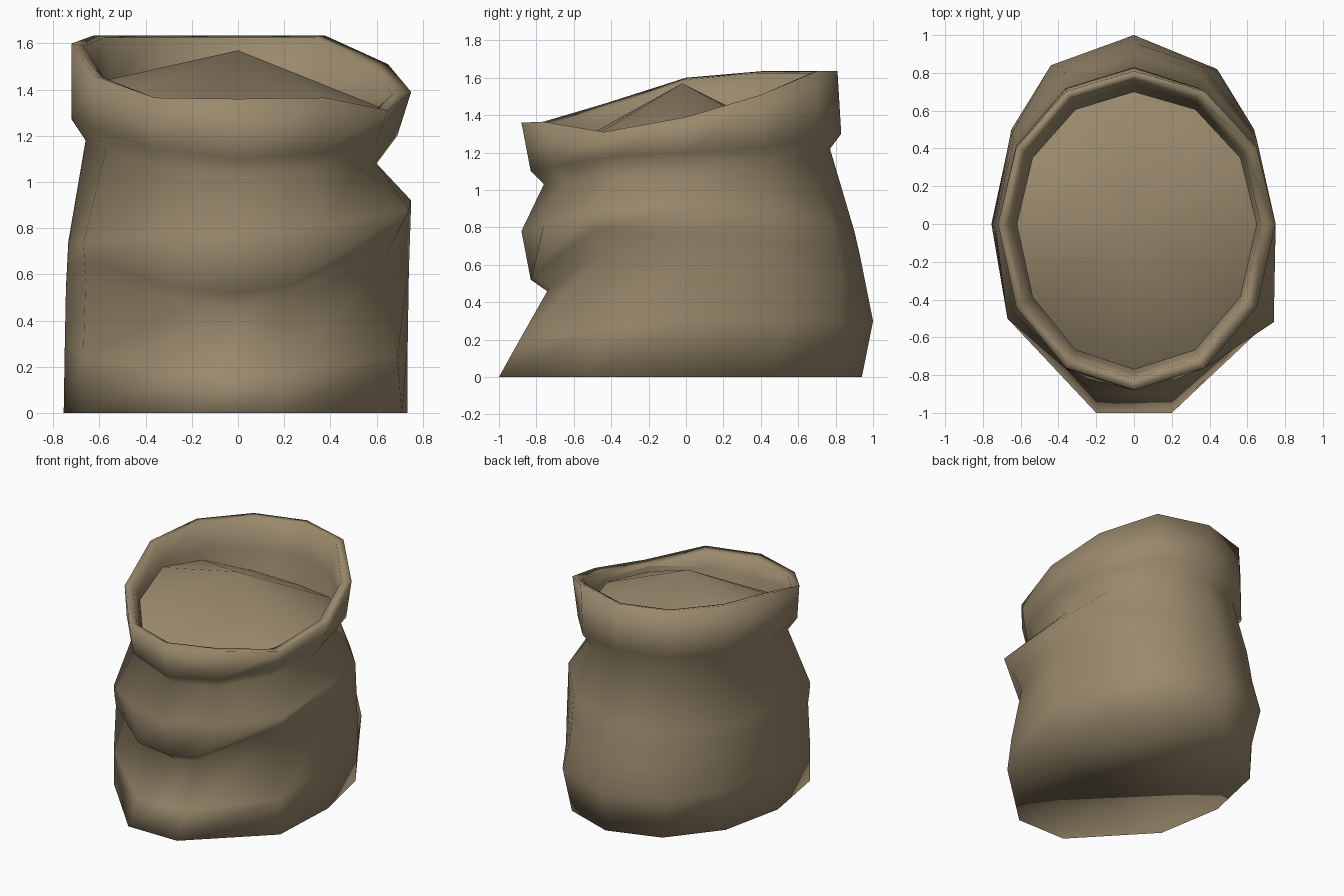
import bpy, bmesh, math

if "Cube" in bpy.data.objects:
    bpy.data.objects.remove(bpy.data.objects["Cube"])

N = 12
cloth = bpy.data.materials.new("burlap brown")
cloth.diffuse_color = (0.32, 0.25, 0.15, 1)
cloth.use_nodes = True
cloth.node_tree.nodes["Principled BSDF"].inputs["Base Color"].default_value = cloth.diffuse_color


def ring(front, right, back, left, heights=None, pins=None):
    """Ring of N points; each side is (distance from centre, height).
    Pins move single points, counted from the front round by the right."""
    pts = []
    for i in range(N):
        a = 2 * math.pi * i / N
        s, c = math.sin(a), math.cos(a)
        fb, lr = (front if c > 0 else back), (right if s > 0 else left)
        z = heights[i] if heights else fb[1] * c * c + lr[1] * s * s
        pts.append((s * lr[0], -c * fb[0], z))
    for i, p in (pins or {}).items():
        pts[i] = p
    return pts


def loft(name, rings, peak=None, bottom=False):
    """Skin a stack of rings, with an optional centre point closing the top."""
    bm = bmesh.new()
    vs = [[bm.verts.new(p) for p in r] for r in rings]
    for lo, hi in zip(vs, vs[1:]):
        for i in range(N):
            j = (i + 1) % N
            bm.faces.new((lo[i], lo[j], hi[j], hi[i]))
    if bottom:
        bm.faces.new(vs[0][::-1])
    if peak:
        top = bm.verts.new(peak)
        for i in range(N):
            bm.faces.new((vs[-1][i], vs[-1][(i + 1) % N], top))
    for f in bm.faces:
        f.smooth = True
    me = bpy.data.meshes.new(name)
    bm.to_mesh(me)
    bm.free()
    me.materials.append(cloth)
    ob = bpy.data.objects.new(name, me)
    bpy.context.collection.objects.link(ob)
    return ob


# Uneven rim heights, counted from the front round by the right
rim_z = [1.36, 1.365, 1.31, 1.39, 1.51, 1.635, 1.635, 1.635, 1.635, 1.60, 1.46, 1.365]
rim = ring((.88, 0), (.75, 0), (.81, 0), (.72, 0), rim_z)
inner = ring((.82, 0), (.67, 0), (.77, 0), (.67, 0), [z - .01 for z in rim_z])
wall = ring((.79, 1.22), (.66, 1.33), (.74, 1.40), (.63, 1.45))
fill = ring((.77, 1.14), (.65, 1.31), (.70, 1.20), (.62, 1.43))

# Sack: slumped body, pinched front crease, tied neck, open collar, inner wall
loft("sack", [
    ring((1.0, 0), (.735, 0), (.94, 0), (.755, 0), pins={
        1: (.20, -1.0, 0), 2: (.71, -.52, 0), 10: (-.67, -.50, 0), 11: (-.20, -1.0, 0)}),
    ring((.90, .17), (.735, .30), (1.0, .30), (.75, .30), pins={
        1: (.20, -.90, .18), 2: (.69, -.50, .25), 5: (.44, .82, .30),
        7: (-.44, .84, .30), 10: (-.67, -.50, .25), 11: (-.20, -.90, .18)}),
    ring((.73, .45), (.74, .62), (.96, .50), (.745, .55), pins={
        1: (.17, -.73, .48), 2: (.63, -.46, .65), 10: (-.66, -.49, .58), 11: (-.20, -.73, .48)}),
    ring((.83, .52), (.745, .76), (.93, .65), (.74, .64), pins={
        1: (.22, -.82, .55), 2: (.69, -.49, .78), 10: (-.665, -.50, .66), 11: (-.24, -.82, .54)}),
    ring((.88, .78), (.75, .92), (.90, .78), (.735, .74), pins={
        2: (.74, -.52, .88), 10: (-.67, -.50, .73)}),
    ring((.76, 1.03), (.60, 1.08), (.77, 1.22), (.66, 1.18)),
    ring((.83, 1.10), (.69, 1.20), (.83, 1.30), (.72, 1.27)),
    rim, inner, wall, fill], bottom=True)

# Heaped contents
loft("sack_contents", [fill], peak=(0, -.02, 1.57))
